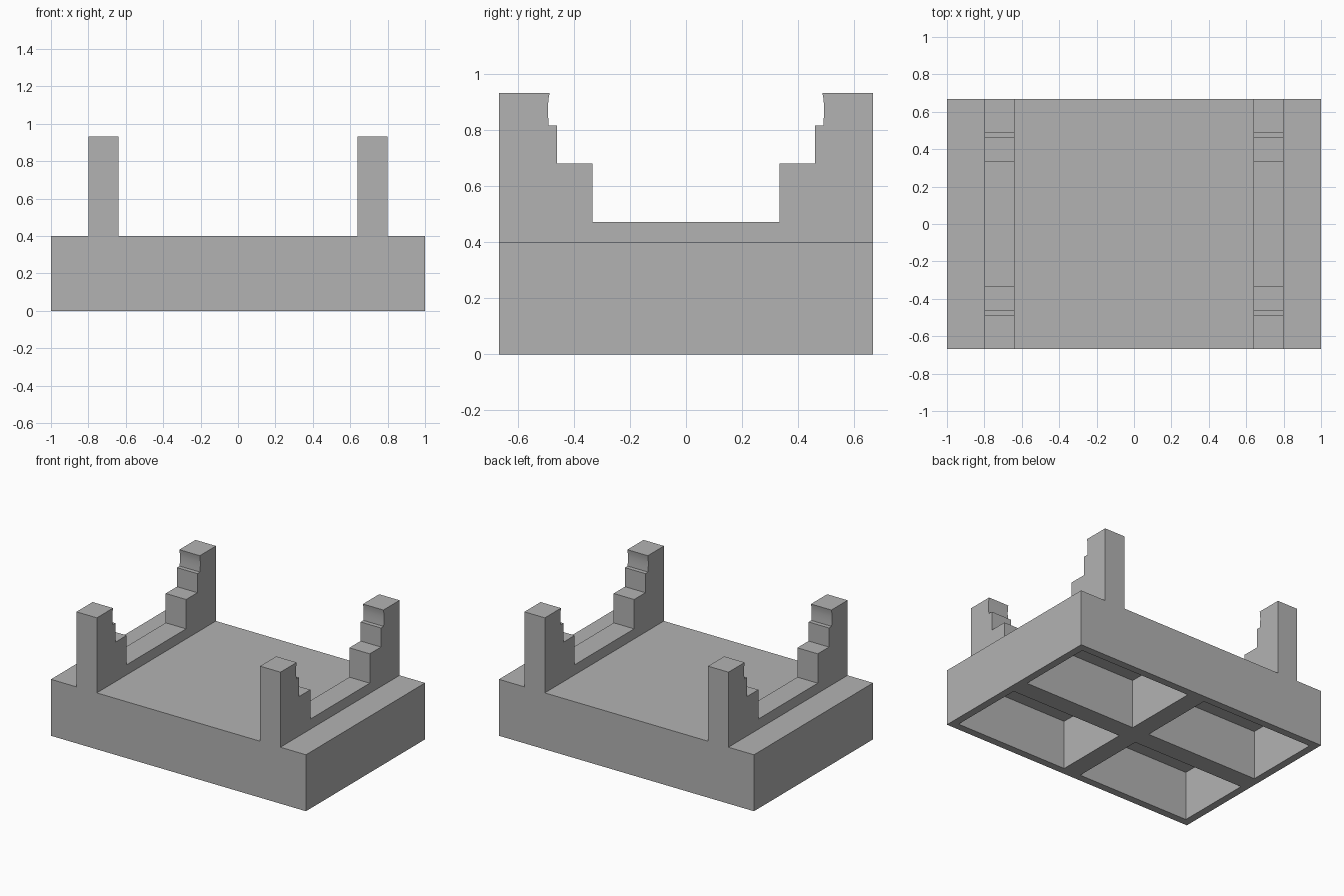
import bpy
import bmesh
from mathutils import Matrix, Vector

if "Cube" in bpy.data.objects:
    bpy.data.objects.remove(bpy.data.objects["Cube"], do_unlink=True)

HALF_X, HALF_Y, BASE_TOP = 1.0, 0.667, 0.4
WALL, HALF_RIB = 0.053, 0.067

grey = bpy.data.materials.new("plain grey")
grey.use_nodes = True
colour = (0.45, 0.45, 0.45, 1)
grey.diffuse_color = colour
grey.node_tree.nodes["Principled BSDF"].inputs["Base Color"].default_value = colour


def finish(name, bm):
    bmesh.ops.recalc_face_normals(bm, faces=bm.faces[:])
    mesh = bpy.data.meshes.new(name)
    bm.to_mesh(mesh)
    bm.free()
    mesh.materials.append(grey)
    obj = bpy.data.objects.new(name, mesh)
    bpy.context.collection.objects.link(obj)
    return obj


def add_box(bm, low, high):
    low, high = Vector(low), Vector(high)
    size = Matrix.Diagonal((*(high - low), 1))
    bmesh.ops.create_cube(bm, size=1, matrix=Matrix.Translation((low + high) / 2) @ size)


# Base block
bm = bmesh.new()
add_box(bm, (-HALF_X, -HALF_Y, 0), (HALF_X, HALF_Y, BASE_TOP))
base = finish("base", bm)

# Four pockets that hollow the underside, leaving a cross of ribs
bm = bmesh.new()
for x in (HALF_RIB, WALL - HALF_X):
    for y in (HALF_RIB, WALL - HALF_Y):
        add_box(bm, (x, y, -0.1), (x + HALF_X - WALL - HALF_RIB,
                                   y + HALF_Y - WALL - HALF_RIB, BASE_TOP - WALL))
pockets = finish("pocket_cutter", bm)
pockets.hide_render = True
pockets.hide_set(True)
cut = base.modifiers.new("pockets", "BOOLEAN")
cut.operation = "DIFFERENCE"
cut.solver = "EXACT"
cut.object = pockets

# Cradle rails: half a stepped profile in (y, z), mirrored and extruded in x
half = [(HALF_Y, BASE_TOP), (HALF_Y, 0.932), (0.486, 0.932), (0.490, 0.91),
        (0.492, 0.88), (0.491, 0.845), (0.489, 0.815), (0.459, 0.815),
        (0.459, 0.68), (0.333, 0.68), (0.333, 0.472)]
profile = half + [(-y, z) for y, z in reversed(half)]
for side, name in ((1, "left_rail"), (-1, "right_rail")):
    bm = bmesh.new()
    face = bm.faces.new([bm.verts.new((side * 0.64, y, z)) for y, z in profile])
    swept = bmesh.ops.extrude_face_region(bm, geom=[face])["geom"]
    bmesh.ops.translate(bm, vec=(side * 0.16, 0, 0),
                        verts=[v for v in swept if isinstance(v, bmesh.types.BMVert)])
    rail = finish(name, bm)
    bpy.ops.object.select_all(action="DESELECT")
    rail.select_set(True)
    bpy.context.view_layer.objects.active = rail
    bpy.ops.object.shade_smooth_by_angle(angle=0.5)
